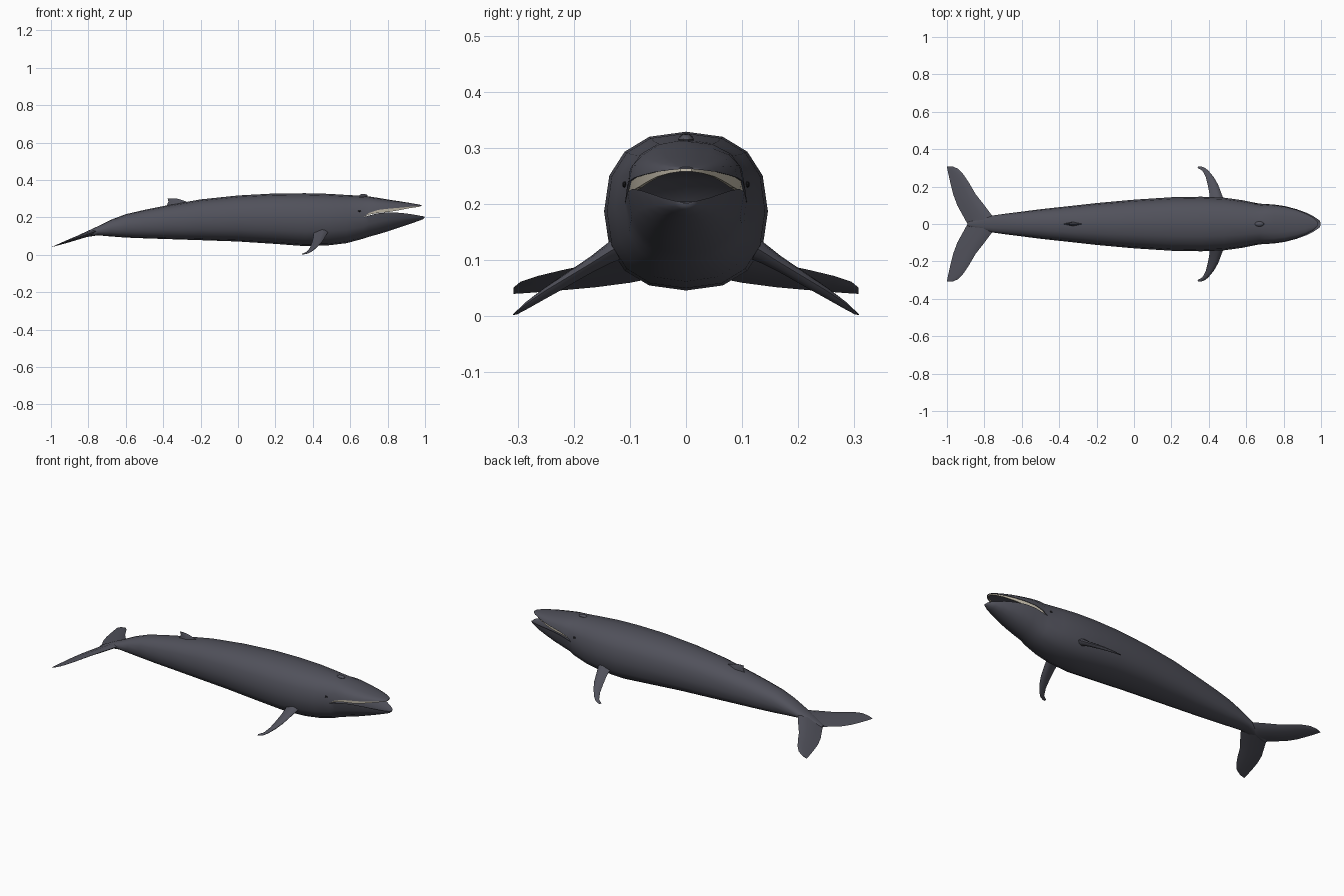
import bpy, bmesh, math
from mathutils import Vector

if "Cube" in bpy.data.objects:
    bpy.data.objects.remove(bpy.data.objects["Cube"])


def material(name, rgb):
    m = bpy.data.materials.new(name)
    m.diffuse_color = (*rgb, 1)
    m.use_nodes = True
    m.node_tree.nodes["Principled BSDF"].inputs["Base Color"].default_value = m.diffuse_color
    return m


SKIN = material("slate_skin", (0.082, 0.083, 0.105))
BALEEN = material("cream_baleen", (0.58, 0.53, 0.43))
EYE = material("dark_eye", (0.012, 0.012, 0.014))


def finish(bm, name, mat, angle=40):
    bmesh.ops.recalc_face_normals(bm, faces=bm.faces)
    me = bpy.data.meshes.new(name)
    bm.to_mesh(me)
    bm.free()
    me.materials.append(mat)
    me.shade_smooth()
    me.set_sharp_from_angle(angle=math.radians(angle))
    ob = bpy.data.objects.new(name, me)
    bpy.context.collection.objects.link(ob)
    return ob


def skin(bm, rings):
    for a, b in zip(rings, rings[1:]):
        n = len(a)
        for i in range(n):
            j = (i + 1) % n
            bm.faces.new((a[i], a[j], b[j], b[i]))


def verts(bm, pts):
    return [bm.verts.new(p) for p in pts]


def oval(x, w, zc, up, down, first, last, power=2.4):
    """Points of a rounded section, in sixteenths of a turn."""
    out = []
    for i in range(first, last + 1):
        c, s = math.cos(i * math.pi / 8), math.sin(i * math.pi / 8)
        y = math.copysign(abs(c) ** (2 / power), c) * w if abs(c) > 1e-6 else 0
        h = math.copysign(abs(s) ** (2 / power), s) if abs(s) > 1e-6 else 0
        out.append((x, y, zc + h * (up if h > 0 else down)))
    return out


# Body: x, half width, bottom, widest height, top
BODY = [(-0.89, 0.010, 0.076, 0.081, 0.086), (-0.82, 0.032, 0.093, 0.106, 0.120),
        (-0.75, 0.046, 0.104, 0.128, 0.152), (-0.68, 0.056, 0.098, 0.143, 0.187),
        (-0.6, 0.066, 0.092, 0.155, 0.217), (-0.5, 0.079, 0.088, 0.162, 0.240),
        (-0.38, 0.092, 0.084, 0.171, 0.264), (-0.2, 0.112, 0.078, 0.183, 0.296),
        (0.0, 0.130, 0.071, 0.190, 0.317), (0.2, 0.143, 0.058, 0.190, 0.328),
        (0.36, 0.146, 0.046, 0.187, 0.329), (0.48, 0.141, 0.050, 0.188, 0.326),
        (0.58, 0.127, 0.062, 0.193, 0.320), (0.67, 0.109, 0.086, 0.200, 0.315)]
# Jaws: x, half width, lip height, outer height
UPPER = [(0.70, 0.106, 0.224, 0.312), (0.75, 0.102, 0.240, 0.304), (0.81, 0.092, 0.247, 0.294),
         (0.87, 0.076, 0.252, 0.285), (0.92, 0.056, 0.257, 0.277), (0.96, 0.034, 0.260, 0.270),
         (0.98, 0.014, 0.262, 0.266)]
LOWER = [(0.70, 0.107, 0.210, 0.096), (0.75, 0.104, 0.222, 0.110), (0.81, 0.095, 0.227, 0.128),
         (0.87, 0.079, 0.224, 0.148), (0.92, 0.061, 0.218, 0.165), (0.96, 0.041, 0.211, 0.179),
         (0.99, 0.021, 0.206, 0.190), (0.997, 0.010, 0.204, 0.197)]

bm = bmesh.new()
rings = [verts(bm, oval(x, w, zc, zt - zc, zc - zb, 0, 15)) for x, w, zb, zc, zt in BODY]
skin(bm, rings)
bm.faces.new(rings[0])
neck = rings[-1]
inner = verts(bm, [(0.67, y * 0.109, 0.2) for y in (-0.5, 0, 0.5)])

# Upper jaw with arched palate
jaw = [neck[:9] + inner]
for x, w, lip, top in UPPER:
    roof = [(x, k * w, lip + 0.2 * (top - lip)) for k in (-0.5, 0, 0.5)]
    jaw.append(verts(bm, oval(x, w, lip, top - lip, 0, 0, 8) + roof))
skin(bm, jaw)
bm.faces.new(jaw[-1])

# Lower jaw with sunken floor
jaw = [neck[8:] + [neck[0]] + inner[::-1]]
for x, w, lip, low in LOWER:
    floor = [(x, k * w, lip - 0.25 * (lip - low)) for k in (0.5, 0, -0.5)]
    jaw.append(verts(bm, oval(x, w, lip, 0, lip - low, 8, 16, 2.1) + floor))
skin(bm, jaw)
bm.faces.new(jaw[-1])
finish(bm, "body", SKIN, 50)

# Baleen curtain following the upper lip, round the tip
bm = bmesh.new()
DROPS = (0.012, 0.018, 0.020, 0.015, 0.010, 0.007, 0.006)
side = [(x - 0.003, w - 0.004, lip + 0.002, d) for (x, w, lip, t), d in zip(UPPER, DROPS)]
side = [(0.675, 0.104, 0.204, 0.002)] + side
path = [(x, -w, z, d) for x, w, z, d in side] + [(x, w, z, d) for x, w, z, d in side[::-1]]
rings = []
for x, y, z, d in path:
    rings.append(verts(bm, [(x, y, z), (x, y * 0.98, z - d), (x - 0.004, y * 0.9, z - d),
                            (x - 0.004, y * 0.85, z + 0.001)]))
skin(bm, rings)
bm.faces.new(rings[0])
bm.faces.new(rings[-1])
finish(bm, "baleen", BALEEN)


def fin(name, sections, s):
    """Lens-shaped fin; each section is y, front x, front z, rear x, rear z, thickness."""
    bm = bmesh.new()
    rings = []
    for y, xf, zf, xr, zr, t in sections:
        a, b = Vector((xf, y * s, zf)), Vector((xr, y * s, zr))
        up = Vector((0, 0, t / 2))
        rings.append(verts(bm, [a, a.lerp(b, 0.15) + up * 0.7, a.lerp(b, 0.4) + up,
                                a.lerp(b, 0.75) + up * 0.5, b, a.lerp(b, 0.75) - up * 0.5,
                                a.lerp(b, 0.4) - up, a.lerp(b, 0.15) - up * 0.7]))
    skin(bm, rings)
    bm.faces.new(rings[0])
    bm.faces.new(rings[-1])
    finish(bm, name, SKIN, 60)


FLIPPER = [(0.10, 0.495, 0.135, 0.39, 0.130, 0.050), (0.135, 0.478, 0.116, 0.405, 0.112, 0.040),
           (0.17, 0.465, 0.094, 0.402, 0.088, 0.030), (0.21, 0.450, 0.070, 0.394, 0.062, 0.026),
           (0.25, 0.427, 0.046, 0.384, 0.036, 0.021), (0.285, 0.398, 0.022, 0.366, 0.014, 0.014),
           (0.30, 0.380, 0.010, 0.340, 0.004, 0.007), (0.308, 0.360, 0.004, 0.343, 0.002, 0.002)]


def slope(x):
    return 0.112 + 0.36 * (x + 0.8)


FLUKE = [(y, xf, slope(xf), xr, slope(xr), t) for y, xf, xr, t in (
    (0.0, -0.73, -0.89, 0.030), (0.04, -0.755, -0.912, 0.027), (0.10, -0.80, -0.945, 0.022),
    (0.16, -0.847, -0.967, 0.018), (0.22, -0.882, -0.982, 0.014), (0.265, -0.912, -0.992, 0.010),
    (0.295, -0.94, -0.998, 0.006), (0.307, -0.968, -1.0, 0.003))]

for s, tag in ((1, "left"), (-1, "right")):
    fin("flipper_" + tag, FLIPPER, s)
    fin("fluke_" + tag, FLUKE, s)
    # Eye
    bm = bmesh.new()
    bmesh.ops.create_uvsphere(bm, u_segments=10, v_segments=6, radius=0.007)
    bmesh.ops.scale(bm, vec=(1.2, 0.5, 0.8), verts=bm.verts)
    bmesh.ops.translate(bm, vec=(0.65, 0.110 * s, 0.235), verts=bm.verts)
    finish(bm, "eye_" + tag, EYE)

# Dorsal fin: height, front x, rear x, half width
bm = bmesh.new()
rings = []
for z, xf, xr, w in ((0.255, -0.25, -0.385, 0.014), (0.284, -0.275, -0.372, 0.009),
                     (0.296, -0.31, -0.375, 0.006), (0.302, -0.335, -0.378, 0.002)):
    xm = xf * 0.45 + xr * 0.55
    rings.append(verts(bm, [(xf, 0, z), (xm, w, z), (xr, 0, z), (xm, -w, z)]))
skin(bm, rings)
bm.faces.new(rings[0])
bm.faces.new(rings[-1])
finish(bm, "dorsal_fin", SKIN)

# Blowhole ridge
bm = bmesh.new()
bmesh.ops.create_uvsphere(bm, u_segments=10, v_segments=6, radius=1)
bmesh.ops.scale(bm, vec=(0.025, 0.014, 0.010), verts=bm.verts)
bmesh.ops.translate(bm, vec=(0.67, 0, 0.315), verts=bm.verts)
finish(bm, "blowhole", SKIN)
